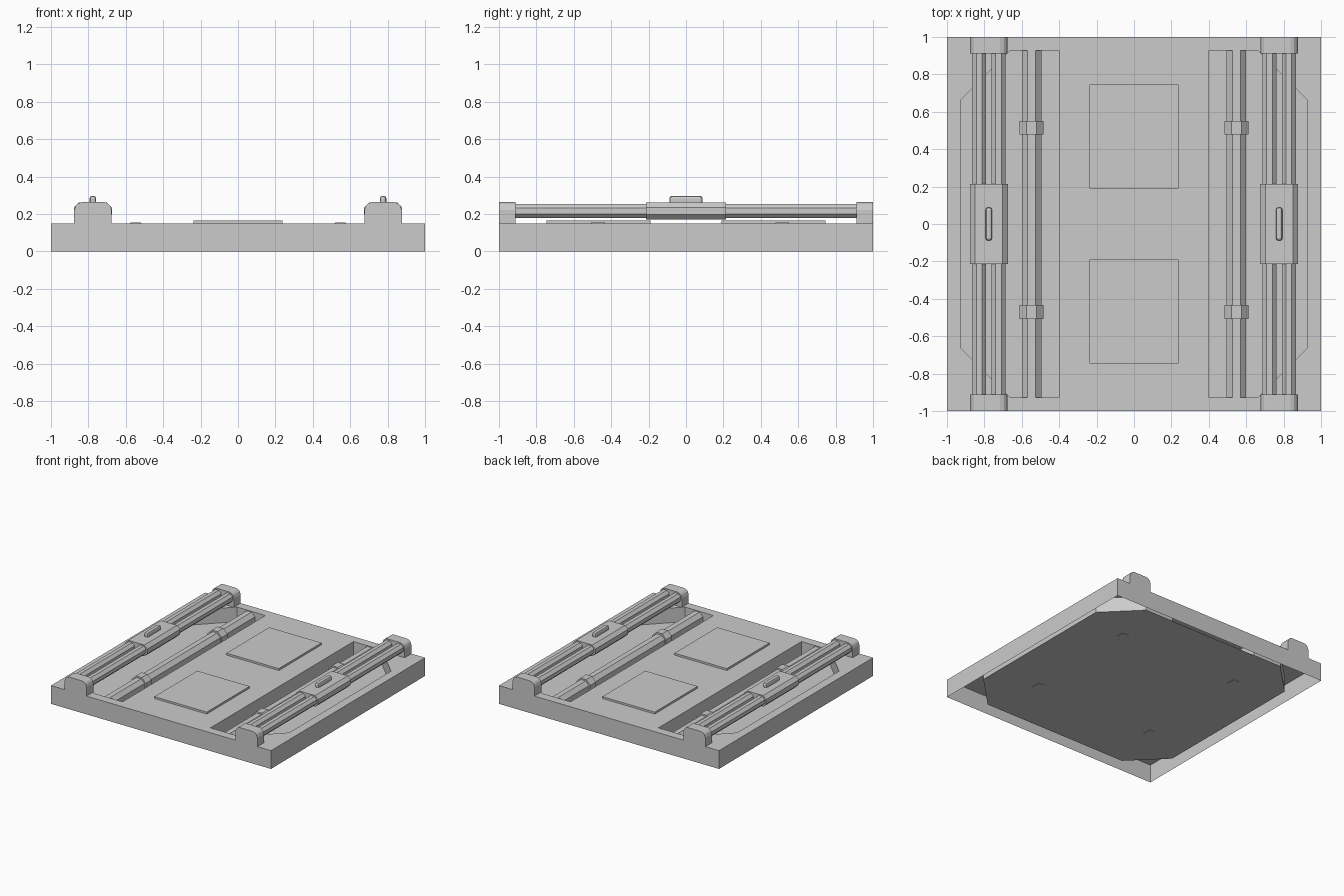
import bpy, bmesh
from math import cos, sin, pi

if "Cube" in bpy.data.objects:
    bpy.data.objects.remove(bpy.data.objects["Cube"])

TOP, FLOOR = 0.15, 0.03


def finish(name, bm):
    me = bpy.data.meshes.new(name)
    bm.to_mesh(me)
    bm.free()
    ob = bpy.data.objects.new(name, me)
    bpy.context.collection.objects.link(ob)
    return ob


def extrude_y(name, profile, y0, y1):
    """Closed prism: an x-z profile swept along y."""
    bm = bmesh.new()
    a = [bm.verts.new((x, y0, z)) for x, z in profile]
    b = [bm.verts.new((x, y1, z)) for x, z in profile]
    n = len(profile)
    bm.faces.new(a)
    bm.faces.new(b)
    for i in range(n):
        j = (i + 1) % n
        bm.faces.new((a[i], a[j], b[j], b[i]))
    bmesh.ops.recalc_face_normals(bm, faces=bm.faces)
    return finish(name, bm)


def octagon(cx, cz, half):
    """Flat-topped octagon with the given half width."""
    r = half / cos(pi / 8)
    return [(cx + r * cos((i + 0.5) * pi / 4), cz + r * sin((i + 0.5) * pi / 4)) for i in range(8)]


def box(name, lo, hi):
    return extrude_y(name, [(lo[0], lo[2]), (hi[0], lo[2]), (hi[0], hi[2]), (lo[0], hi[2])], lo[1], hi[1])


# Base shell: open-bottomed tray with two side recesses over an octagonal floor
bm = bmesh.new()


def wall_loop(pts, z, flip=False):
    """Upper loop at deck height with walls going down to z; returns the upper edges."""
    up = [bm.verts.new((x, y, TOP)) for x, y in pts]
    dn = [bm.verts.new((x, y, z)) for x, y in pts]
    edges = []
    for i in range(len(pts)):
        j = (i + 1) % len(pts)
        quad = [dn[i], dn[j], up[j], up[i]]
        bm.faces.new(quad)
        edges.append(bm.edges.get((up[i], up[j])))
    return edges


rim = wall_loop([(-1, -1), (1, -1), (1, 1), (-1, 1)], 0)
recess = [(0.40, -0.928), (0.66, -0.928), (0.928, -0.66), (0.928, 0.66), (0.66, 0.928), (0.40, 0.928)]
rim += wall_loop(recess[::-1], FLOOR)
rim += wall_loop([(-x, y) for x, y in recess], FLOOR)
deck = bmesh.ops.triangle_fill(bm, edges=rim, use_beauty=True, normal=(0, 0, 1))
for f in [g for g in deck["geom"] if isinstance(g, bmesh.types.BMFace)]:
    f.normal_update()
    if f.normal.z < 0:
        f.normal_flip()
oct_pts = recess[1:5] + [(-x, y) for x, y in recess[1:5]][::-1]
bm.faces.new([bm.verts.new((x, y, FLOOR)) for x, y in oct_pts])
finish("base_shell", bm)

# Raised pads on the deck
for tag, y0 in (("front", -0.745), ("back", 0.19)):
    box("pad_" + tag, (-0.238, y0, TOP - 0.005), (0.238, y0 + 0.555, 0.166))

# Cross-sections of the end blocks and carriage, about the rail centre
block = [(0.1, TOP), (0.1, 0.222), (0.092, 0.245), (0.08, 0.257), (0.06, 0.264)]
block += [(-x, z) for x, z in block[::-1]]
slide = [(0.074, 0.17), (0.101, 0.197), (0.101, 0.236), (0.074, 0.262)]
slide += [(-x, z) for x, z in slide[::-1]]

for side, s in (("left", -1), ("right", 1)):
    cx = s * 0.776
    # Rail end blocks
    for tag, y0, y1 in (("front", -1, -0.912), ("back", 0.912, 1)):
        extrude_y(f"rail_end_{tag}_{side}", [(cx + x, z) for x, z in block], y0, y1)
    # Twin rail rods
    for k, off in (("inner", -0.052), ("outer", 0.052)):
        extrude_y(f"rail_rod_{k}_{side}", octagon(cx + s * off, 0.216, 0.037), -0.915, 0.915)
    # Sliding carriage
    extrude_y("carriage_" + side, [(cx + x, z) for x, z in slide], -0.213, 0.213)
    # Rounded grip on the carriage
    grip = box("grip_" + side, (cx - 0.018, -0.089, 0.245), (cx + 0.018, 0.089, 0.297))
    bev = grip.modifiers.new("round", "BEVEL")
    bev.width, bev.segments = 0.014, 2
    # Lower rod lying in the recess, with two collars
    px = s * 0.547
    extrude_y("lower_rod_" + side, octagon(px, 0.092, 0.052), -0.927, 0.927)
    for tag, y in (("front", -0.47), ("back", 0.515)):
        extrude_y(f"collar_{tag}_{side}", octagon(px, 0.092, 0.064), y - 0.037, y + 0.037)
